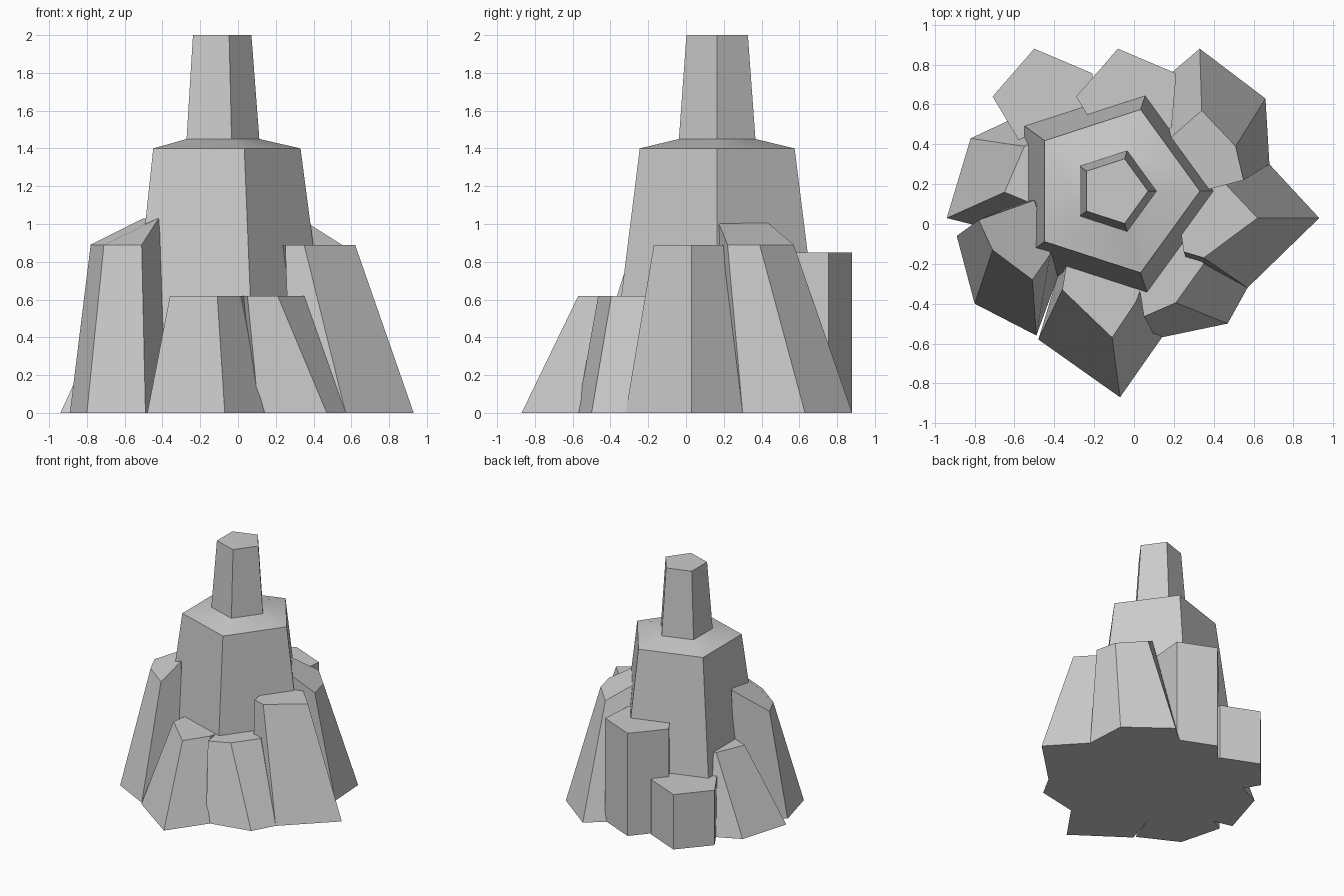
import bpy, bmesh, math

if "Cube" in bpy.data.objects:
    bpy.data.objects.remove(bpy.data.objects["Cube"])


def ring(cx, cy, r, z, rot=0.0):
    """Regular pentagon as a loop of points."""
    return [(cx + r * math.cos(math.radians(rot + 72 * i)),
             cy + r * math.sin(math.radians(rot + 72 * i)), z) for i in range(5)]


def column(name, loops):
    """Skin a stack of five-sided loops into one closed solid."""
    bm = bmesh.new()
    rows = [[bm.verts.new(p) for p in loop] for loop in loops]
    for a, b in zip(rows, rows[1:]):
        for i in range(5):
            j = (i + 1) % 5
            bm.faces.new((a[i], a[j], b[j], b[i]))
    bm.faces.new(rows[0])
    bm.faces.new(rows[-1])
    bmesh.ops.recalc_face_normals(bm, faces=bm.faces)
    me = bpy.data.meshes.new(name)
    bm.to_mesh(me)
    bm.free()
    ob = bpy.data.objects.new(name, me)
    bpy.context.collection.objects.link(ob)
    bpy.ops.object.select_all(action='DESELECT')
    ob.select_set(True)
    bpy.context.view_layer.objects.active = ob
    bpy.ops.object.shade_smooth_by_angle(angle=math.radians(30))
    return ob


def leaning(name, base, top, z, inner_z=None):
    """Tapered column: first three points face outward, last two are inside."""
    zs = [z] * 3 + [inner_z or z] * 2
    column(name, [[(x, y, 0) for x, y in base],
                  [(x, y, h) for (x, y), h in zip(top, zs)]])


# Tall stepped pentagonal core with a spire
CX, CY = -0.10, 0.165
column("central_spire", [ring(CX, CY, r, z) for r, z in
                         [(0.615, 0), (0.431, 1.40), (0.213, 1.45), (0.171, 2.0)]])

# Two straight prisms at the back
for name, x, h in [("back_column_short", -0.44, 0.455), ("back_column_tall", -0.02, 0.85)]:
    column(name, [ring(x, 0.616, 0.271, z, 31) for z in (0, h)])

# Leaning columns around the foot
leaning("column_back_right",
        [(0.68, 0.30), (0.66, 0.63), (0.33, 0.88), (0.00, 0.60), (0.25, 0.15)],
        [(0.55, 0.22), (0.51, 0.39), (0.34, 0.57), (0.18, 0.43), (0.36, 0.17)],
        0.89, 1.01)
leaning("column_right",
        [(0.57, -0.32), (0.93, 0.03), (0.68, 0.30), (0.30, 0.25), (0.28, -0.22)],
        [(0.35, -0.17), (0.62, 0.03), (0.45, 0.21), (0.20, 0.20), (0.25, -0.14)],
        0.89)
leaning("column_front_right",
        [(0.11, -0.575), (0.47, -0.50), (0.57, -0.32), (0.35, 0.00), (0.00, -0.15)],
        [(0.05, -0.465), (0.21, -0.395), (0.35, -0.20), (0.25, 0.00), (0.00, -0.15)],
        0.62)
leaning("column_front",
        [(-0.48, -0.58), (-0.07, -0.87), (0.14, -0.57), (0.08, -0.20), (-0.35, -0.15)],
        [(-0.36, -0.33), (-0.11, -0.57), (0.01, -0.39), (0.08, -0.20), (-0.33, -0.15)],
        0.62)
leaning("column_front_left",
        [(-0.89, -0.06), (-0.80, -0.40), (-0.49, -0.56), (-0.34, -0.15), (-0.55, 0.12)],
        [(-0.78, 0.02), (-0.71, -0.13), (-0.51, -0.28), (-0.42, -0.15), (-0.50, 0.12)],
        0.89, 1.03)
leaning("column_left",
        [(-0.50, 0.58), (-0.82, 0.43), (-0.94, 0.03), (-0.50, -0.08), (-0.35, 0.25)],
        [(-0.42, 0.45), (-0.55, 0.39), (-0.65, 0.16), (-0.48, 0.09), (-0.35, 0.25)],
        0.63)
